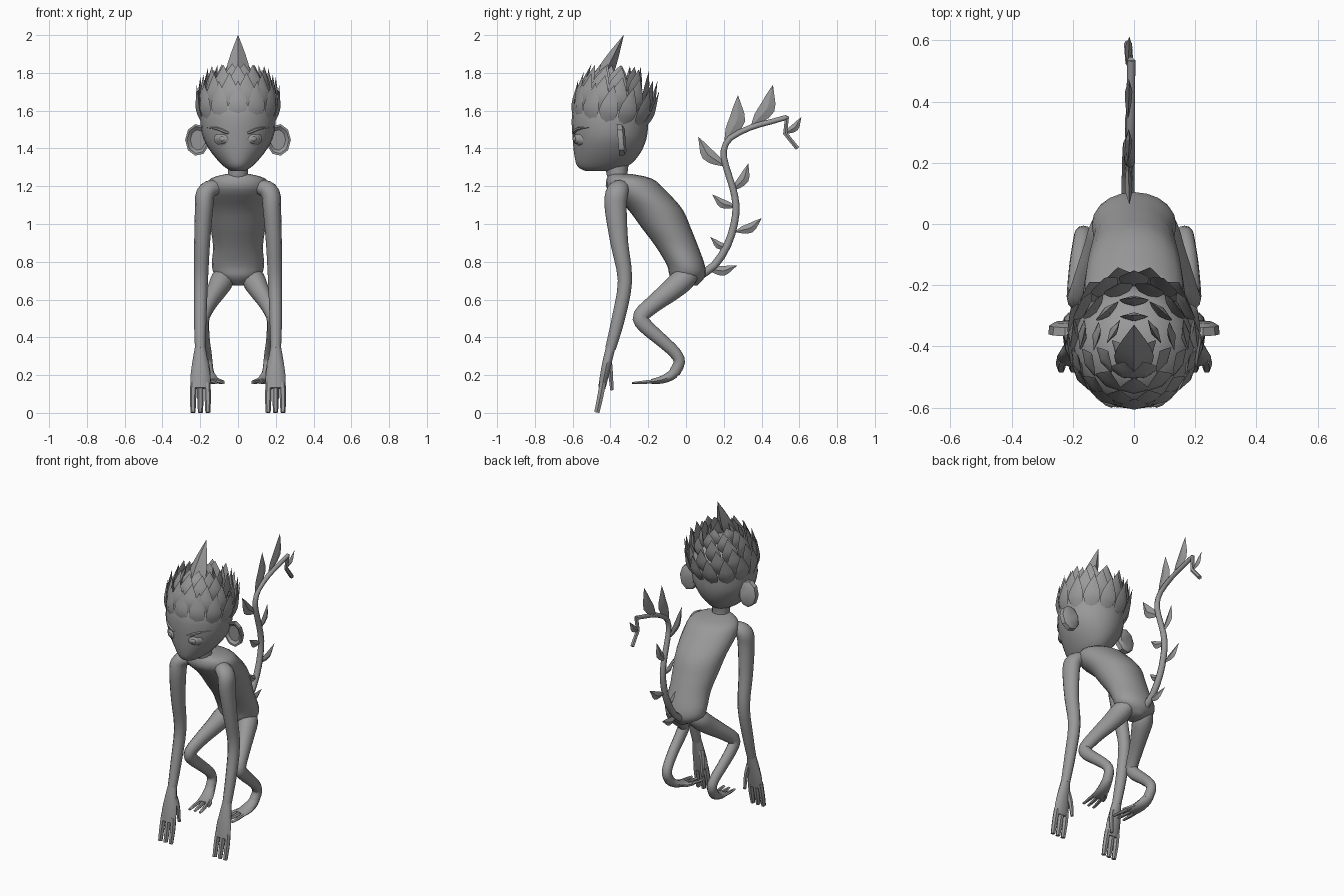
import bpy, bmesh, math
from mathutils import Vector

cube = bpy.data.objects.get("Cube")
if cube:
    bpy.data.objects.remove(cube, do_unlink=True)

X, Y, Z = Vector((1, 0, 0)), Vector((0, 1, 0)), Vector((0, 0, 1))

grey = bpy.data.materials.new("stone_grey")
grey.use_nodes = True
GREY = (0.32, 0.32, 0.32, 1)
grey.diffuse_color = GREY
grey.node_tree.nodes["Principled BSDF"].inputs["Base Color"].default_value = GREY


def resample(rows, steps):
    """Catmull-Rom smoothing of rows (x, y, z, radius_a, radius_b)."""
    out = []
    last = len(rows) - 1
    for i in range(last):
        p0, p1, p2, p3 = (rows[min(max(i + k, 0), last)] for k in (-1, 0, 1, 2))
        for s in range(steps):
            t = s / steps
            out.append([0.5 * (2 * b + (c - a) * t + (2 * a - 5 * b + 4 * c - d) * t * t
                               + (3 * b - a - 3 * c + d) * t ** 3)
                        for a, b, c, d in zip(p0, p1, p2, p3)])
    out.append(rows[-1])
    return out


def add_loft(bm, rows, sides=10, u_axis=X, steps=3, along=None):
    """Skin elliptical rings along a path; u_axis is the direction of radius_a."""
    rows = resample(rows, steps)
    pts = [Vector(r[:3]) for r in rows]
    rings = []
    for i, r in enumerate(rows):
        t = along or (pts[min(i + 1, len(pts) - 1)] - pts[max(i - 1, 0)]).normalized()
        u = (u_axis - t * u_axis.dot(t)).normalized()
        v = t.cross(u)
        a, b = max(r[3], 0.0008), max(r[4], 0.0008)
        rings.append([bm.verts.new(pts[i] + u * a * math.cos(k * math.tau / sides)
                                   + v * b * math.sin(k * math.tau / sides))
                      for k in range(sides)])
    for lo, hi in zip(rings, rings[1:]):
        for k in range(sides):
            n = (k + 1) % sides
            bm.faces.new((lo[k], lo[n], hi[n], hi[k]))
    bm.faces.new(rings[0])
    bm.faces.new(rings[-1])


def finish(name, bm, angle=50, mirror=False):
    bmesh.ops.recalc_face_normals(bm, faces=bm.faces[:])
    mesh = bpy.data.meshes.new(name)
    bm.to_mesh(mesh)
    bm.free()
    mesh.materials.append(grey)
    mesh.polygons.foreach_set("use_smooth", [True] * len(mesh.polygons))
    mesh.set_sharp_from_angle(angle=math.radians(angle))
    obj = bpy.data.objects.new(name, mesh)
    bpy.context.collection.objects.link(obj)
    if mirror:
        obj.modifiers.new("mirror", 'MIRROR').use_mirror_merge = False
    return obj


def loft(name, rows, mirror=False, angle=50, **kw):
    bm = bmesh.new()
    add_loft(bm, rows, **kw)
    return finish(name, bm, angle, mirror)


def stack(rows):
    """Horizontal slices (z, front y, back y, half width) as loft rows."""
    return [(0, (f + b) / 2, z, w, (b - f) / 2) for z, f, b, w in rows]


def add_leaf(bm, base, mid, tip, u_axis, a, b):
    """Pointed leaf with a ridge, bulging through mid."""
    p = [base, base.lerp(mid, 0.45), mid, mid.lerp(tip, 0.5), tip]
    size = (0.15, 0.75, 1, 0.6, 0)
    add_loft(bm, [(*q, a * s, b * s) for q, s in zip(p, size)], sides=4,
             u_axis=u_axis, steps=2)


# Head, neck and torso
loft("head", stack([(1.28, -.53, -.41, .035), (1.305, -.575, -.31, .075),
                    (1.37, -.592, -.245, .135), (1.45, -.6, -.21, .183),
                    (1.53, -.605, -.2, .198), (1.6, -.6, -.2, .193),
                    (1.67, -.57, -.23, .165), (1.73, -.5, -.3, .1),
                    (1.75, -.43, -.37, .03)]), sides=24, along=Z)
loft("neck", stack([(1.21, -.4, -.3, .055), (1.26, -.42, -.31, .054),
                    (1.34, -.43, -.3, .055)]), sides=12, along=Z)
loft("torso", stack([(1.265, -.4, -.29, .06), (1.24, -.42, -.18, .145),
                     (1.18, -.415, -.11, .168), (1.08, -.31, -.02, .158),
                     (.98, -.235, .025, .145), (.88, -.16, .065, .132),
                     (.78, -.1, .1, .138), (.72, -.085, .1, .115),
                     (.675, -.04, .06, .03)]), sides=20, along=Z)

# Ears: cupped discs, tipped forward at the top
loft("ears", [(.213, -.32, 1.445, .045, .06), (.215, -.332, 1.445, .062, .082),
              (.215, -.36, 1.445, .065, .085), (.215, -.36, 1.445, .055, .073),
              (.212, -.345, 1.445, .04, .055)],
     mirror=True, sides=9, steps=1, along=Vector((0, 1, .08)).normalized(), angle=35)

# Eyes with raised lids and irises, brows
for name, r, y, depth in (("eyelids", .046, -.568, .012), ("eyeballs", .034, -.578, .012),
                          ("irises", .017, -.59, .006)):
    loft(name, [(.085, y + .02, 1.45, r, r * .75), (.085, y - depth * .3, 1.45, r, r * .75),
                (.085, y - depth, 1.45, r * .7, r * .5)],
         mirror=True, sides=12, steps=1, u_axis=X + Y * .5, along=Vector((-.4, 1, 0)).normalized())
loft("brows", [(.04, -.592, 1.478, .005, .006), (.065, -.589, 1.487, .009, .01),
               (.11, -.569, 1.505, .008, .01), (.165, -.515, 1.512, .002, .002)],
     mirror=True, sides=6, u_axis=Z)

# Arms
loft("arms", [(.08, -.33, 1.19, .035, .03), (.135, -.35, 1.19, .052, .044),
              (.172, -.367, 1.16, .06, .05),
              (.18, -.372, 1.08, .058, .048), (.19, -.353, .9, .047, .042),
              (.196, -.323, .7, .038, .037), (.2, -.358, .5, .035, .033),
              (.2, -.4, .34, .028, .028)], mirror=True, sides=12, u_axis=Y)

# Hands: palm, three fingers and a thumb
bm = bmesh.new()
add_loft(bm, [(.2, -.395, .36, .026, .026), (.2, -.415, .28, .04, .026),
              (.199, -.432, .2, .052, .024), (.199, -.446, .13, .052, .02)], u_axis=X)
for i in (-1, 0, 1):
    x = .199 + i * .036
    add_loft(bm, [(x, -.44, .16, .017, .019), (x + i * .003, -.455, .08, .017, .018),
                  (x + i * .003, -.472, .002, .013, .016)], sides=6, u_axis=X)
add_loft(bm, [(.175, -.41, .28, .018, .02), (.16, -.4, .21, .015, .015),
              (.155, -.392, .12, .01, .01)], sides=6, u_axis=X)
finish("hands", bm, mirror=True)

# Legs, folded at the knee; the thigh starts inside the hip
loft("legs", [(.055, .05, .75, .02, .02), (.065, .03, .735, .045, .045),
              (.085, -.02, .7, .062, .062), (.115, -.085, .645, .052, .057),
              (.152, -.165, .582, .041, .047), (.182, -.238, .515, .035, .042),
              (.186, -.22, .465, .033, .04), (.18, -.13, .385, .031, .035),
              (.17, -.06, .32, .03, .032), (.165, -.035, .27, .03, .03),
              (.16, -.06, .215, .031, .03)], mirror=True, sides=12, u_axis=X)

# Feet: sole, three toes and an inner grasping toe
bm = bmesh.new()
add_loft(bm, [(.163, -.038, .25, .028, .028), (.158, -.07, .205, .034, .028),
              (.145, -.12, .178, .042, .022), (.135, -.18, .166, .042, .014)], u_axis=X)
for i in (-1, 0, 1):
    x = .135 + i * .027
    add_loft(bm, [(x, -.16, .168, .014, .012), (x + i * .008 - .01, -.225, .162, .013, .01),
                  (x + i * .012 - .018, -.285, .158, .009, .006)], sides=6, u_axis=X)
add_loft(bm, [(.13, -.11, .18, .016, .014), (.1, -.15, .168, .013, .013),
              (.078, -.195, .165, .008, .008)], sides=6, u_axis=Z)
finish("feet", bm, mirror=True)

# Vine tail with a bent end
tail = [(.06, .72), (.15, .78), (.22, .89), (.255, 1), (.265, 1.1), (.245, 1.2),
        (.21, 1.31), (.2, 1.39), (.235, 1.455), (.34, 1.51), (.445, 1.54), (.535, 1.565)]
loft("tail", [(-.02 + i * .001, y, z, .022 - i * .0008, .022 - i * .0008)
              for i, (y, z) in enumerate(tail)], sides=8, steps=2)
loft("tail_tip", [(-.01, .535, 1.57, .012, .012), (-.015, .525, 1.48, .013, .013),
                  (-.02, .59, 1.4, .013, .013)], sides=6, steps=1)

# Leaves along the tail: base y, z and tip y, z
bm = bmesh.new()
for y0, z0, y1, z1 in ((.12, .76, .27, .78), (.23, .87, .13, .93), (.265, .96, .4, 1.03),
                       (.26, 1.09, .14, 1.155), (.25, 1.18, .33, 1.32),
                       (.2, 1.31, .065, 1.46), (.21, 1.44, .275, 1.68),
                       (.35, 1.52, .46, 1.735), (.525, 1.48, .61, 1.565)):
    base, tip = Vector((-.02, y0, z0)), Vector((-.015, y1, z1))
    span = tip - base
    mid = base.lerp(tip, .5) + Vector((0, span.z, -span.y)) * (.12 if y1 > y0 else -.12)
    add_leaf(bm, base, mid, tip, X, .012, span.length * .17)
finish("tail_leaves", bm, angle=25)

# Leafy hair: broad overlapping leaves close to the skull, tips swept up and back
bm = bmesh.new()
crown = Vector((0, -.402, 1.55))
sweep = Vector((0, .3, 1)).normalized()
for row, (elev, count, length, width) in enumerate(
        ((-3, 13, .22, .05), (17, 13, .2, .05), (38, 11, .185, .05),
         (57, 9, .15, .048), (75, 6, .12, .045))):
    for k in range(count):
        ang = (k + .5 * (row % 2)) * math.tau / count - math.pi / 2
        out = Vector((math.cos(ang), math.sin(ang), 0))
        e = math.radians(elev - 13 * (1 + out.y) / 2)
        normal = out * math.cos(e) + Z * math.sin(e)
        tangent = Z * math.cos(e) - out * math.sin(e)
        base = crown + normal * .188
        tip = base + (tangent * .25 + sweep * .75 + out * .12).normalized() * length
        mid = base.lerp(tip, .42) + normal * .012
        add_leaf(bm, base, mid, tip, Z.cross(out), width, .013)
add_leaf(bm, Vector((0, -.5, 1.68)), Vector((0, -.43, 1.8)), Vector((0, -.33, 2)),
         X, .065, .045)
finish("leaf_hair", bm, angle=30)
